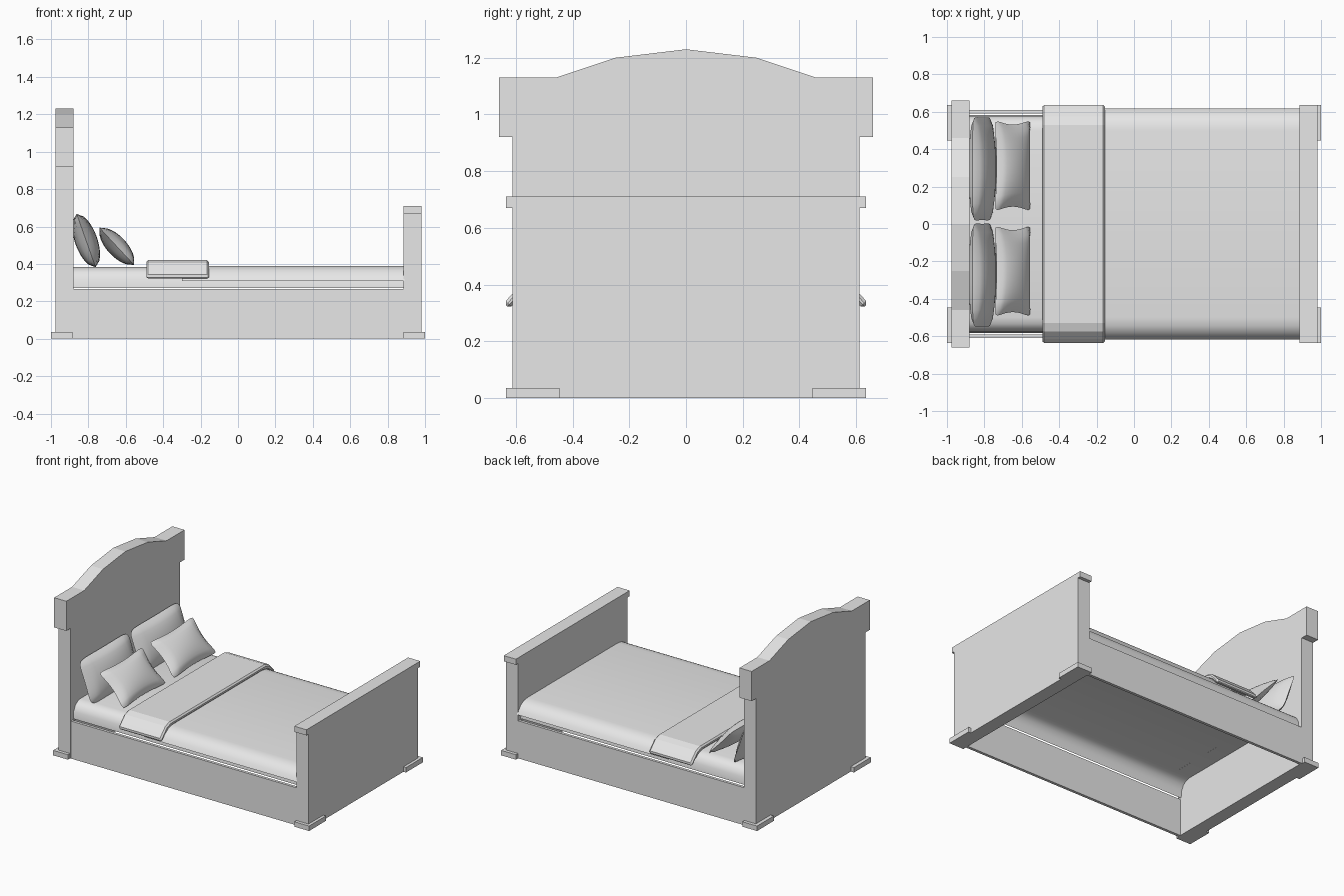
import bpy, bmesh, math
from mathutils import Matrix, Vector

cube = bpy.data.objects.get("Cube")
if cube:
    bpy.data.objects.remove(cube, do_unlink=True)

grey = bpy.data.materials.new("plain_grey")
grey.use_nodes = True
grey.diffuse_color = (0.8, 0.8, 0.8, 1)
grey.node_tree.nodes["Principled BSDF"].inputs["Base Color"].default_value = (0.8, 0.8, 0.8, 1)


def finish(name, bm, smooth=None):
    bmesh.ops.recalc_face_normals(bm, faces=bm.faces)
    mesh = bpy.data.meshes.new(name)
    bm.to_mesh(mesh)
    bm.free()
    mesh.materials.append(grey)
    obj = bpy.data.objects.new(name, mesh)
    bpy.context.collection.objects.link(obj)
    if smooth:
        bpy.ops.object.select_all(action="DESELECT")
        obj.select_set(True)
        bpy.context.view_layer.objects.active = obj
        bpy.ops.object.shade_smooth_by_angle(angle=math.radians(smooth))
    return obj


def box(name, x0, x1, y0, y1, z0, z1):
    bm = bmesh.new()
    bmesh.ops.create_cube(bm, size=1)
    for v in bm.verts:
        v.co = ((x0 + x1) / 2 + v.co.x * (x1 - x0),
                (y0 + y1) / 2 + v.co.y * (y1 - y0),
                (z0 + z1) / 2 + v.co.z * (z1 - z0))
    return finish(name, bm)


def mirrored(half):
    """Mirror a (y, z) half profile, listed from the centre outwards."""
    left = [(-y, z) for y, z in reversed(half) if y > 0]
    return left + half


def panel(name, half, x0, x1):
    """Solid plate with a symmetric outline."""
    bm = bmesh.new()
    face = bm.faces.new([bm.verts.new((x0, y, z)) for y, z in mirrored(half)])
    out = bmesh.ops.extrude_face_region(bm, geom=[face])["geom"]
    bmesh.ops.translate(bm, vec=(x1 - x0, 0, 0),
                        verts=[g for g in out if isinstance(g, bmesh.types.BMVert)])
    return finish(name, bm)


def sheet(name, half, x0, x1):
    """Open draped cloth with a symmetric section."""
    bm = bmesh.new()
    rows = [[bm.verts.new((x, y, z)) for y, z in mirrored(half)] for x in (x0, x1)]
    for i in range(len(rows[0]) - 1):
        bm.faces.new((rows[0][i], rows[1][i], rows[1][i + 1], rows[0][i + 1]))
    return finish(name, bm, 40)


# Head and foot boards with wider caps
panel("headboard", [(0, 1.23), (0.25, 1.2), (0.46, 1.13), (0.66, 1.13),
                    (0.66, 0.92), (0.612, 0.92), (0.612, 0)], -0.975, -0.88)
panel("footboard", [(0, 0.71), (0.635, 0.71), (0.635, 0.67),
                    (0.612, 0.67), (0.612, 0)], 0.885, 0.98)

# Side rails and corner feet
for side, s in (("left", 1), ("right", -1)):
    ys = sorted((s * 0.59, s * 0.61))
    box(side + "_rail", -0.88, 0.885, *ys, 0, 0.265)
    ys = sorted((s * 0.447, s * 0.635))
    box(side + "_head_foot", -1, -0.885, *ys, 0, 0.035)
    box(side + "_end_foot", 0.885, 1, *ys, 0, 0.035)

# Mattress top and blanket, both open below
sheet("mattress", [(0, 0.383), (0.5, 0.383), (0.535, 0.375), (0.56, 0.355),
                   (0.578, 0.32), (0.582, 0.27)], -0.88, 0.89)
sheet("blanket", [(0, 0.39), (0.5, 0.39), (0.545, 0.384), (0.58, 0.365),
                  (0.603, 0.338), (0.617, 0.31)], -0.3, 0.89)

# Folded blanket edge with softened ends
fold = panel("blanket_fold", [(0, 0.42), (0.53, 0.42), (0.575, 0.405), (0.615, 0.365),
                              (0.642, 0.335), (0.624, 0.315), (0.59, 0.35),
                              (0.55, 0.378), (0.5, 0.388), (0, 0.388)][:9],
             -0.49, -0.155)
bevel = fold.modifiers.new("soft_edges", "BEVEL")
bevel.width = 0.01
bevel.segments = 1
bevel.limit_method = "ANGLE"
bevel.angle_limit = math.radians(60)


def pillow(name, centre, width, height, thick, tilt, pinch, n=12):
    """Cushion with pinched sides, leaning back towards the headboard."""
    bm = bmesh.new()
    bmesh.ops.create_grid(bm, x_segments=n, y_segments=n, size=1)
    bmesh.ops.duplicate(bm, geom=bm.verts[:] + bm.edges[:] + bm.faces[:])
    half = len(bm.verts) // 2
    for i, v in enumerate(bm.verts):
        u, w = v.co.x, v.co.y
        corner = 1 - 0.09 * abs(u * w) ** 6
        puff = thick / 2 * max(0, (1 - u * u) * (1 - w * w)) ** 0.55
        v.co = (puff if i < half else -puff,
                u * corner * (1 - pinch * (1 - w * w)) * width / 2,
                w * corner * (1 - pinch * (1 - u * u)) * height / 2)
    bmesh.ops.remove_doubles(bm, verts=bm.verts, dist=0.0005)
    bm.transform(Matrix.Translation(Vector(centre)) @ Matrix.Rotation(-math.radians(tilt), 4, "Y"))
    return finish(name, bm, 50)


# Two pairs of pillows
for side, back_y, front_y in (("left", 0.295, 0.312), ("right", -0.273, -0.252)):
    pillow(side + "_back_pillow", (-0.812, back_y, 0.525), 0.565, 0.31, 0.12, 19.5, 0.03)
    pillow(side + "_front_pillow", (-0.648, front_y, 0.494), 0.51, 0.295, 0.105, 43, 0.14)
